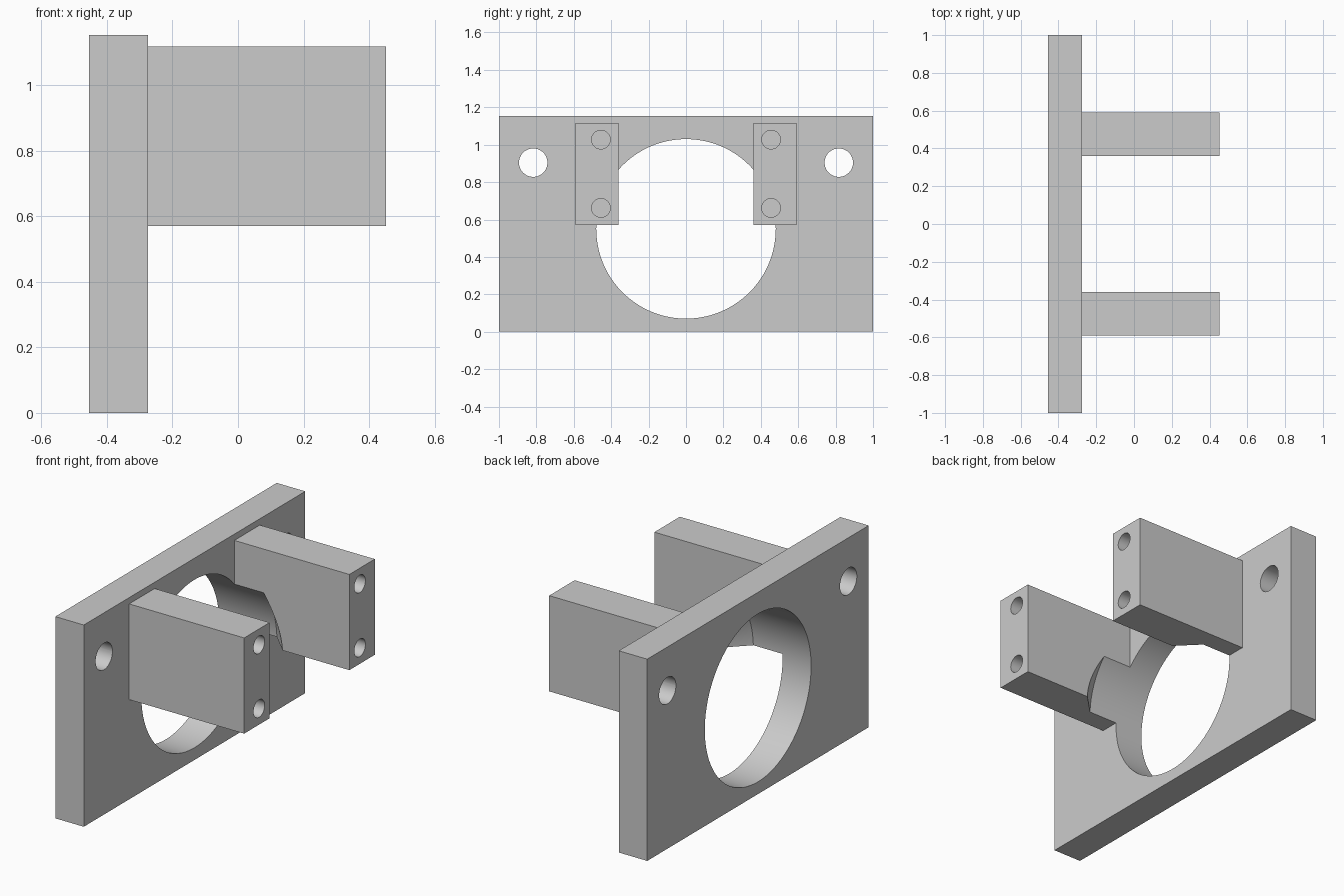
import bpy, bmesh, math
from mathutils import Matrix

cube = bpy.data.objects.get("Cube")
if cube:
    bpy.data.objects.remove(cube, do_unlink=True)

grey = bpy.data.materials.new("light grey")
grey.use_nodes = True
colour = (0.6, 0.6, 0.6, 1)
grey.diffuse_color = colour
grey.node_tree.nodes["Principled BSDF"].inputs["Base Color"].default_value = colour


def add_object(name, bm):
    bmesh.ops.recalc_face_normals(bm, faces=bm.faces)
    mesh = bpy.data.meshes.new(name)
    bm.to_mesh(mesh)
    bm.free()
    mesh.materials.append(grey)
    obj = bpy.data.objects.new(name, mesh)
    bpy.context.collection.objects.link(obj)
    return obj


def block(name, low, high):
    bm = bmesh.new()
    bmesh.ops.create_cube(bm, size=1)
    for v in bm.verts:
        v.co = [l + (c + 0.5) * (h - l) for l, h, c in zip(low, high, v.co)]
    return add_object(name, bm)


def lathe(name, profile, y, z, segments=96):
    """Spin (x, radius) points around an axis parallel to x."""
    bm = bmesh.new()
    verts = [bm.verts.new((x, r, 0)) for x, r in profile]
    edges = [bm.edges.new(pair) for pair in zip(verts, verts[1:])]
    bmesh.ops.spin(bm, geom=verts + edges, cent=(0, 0, 0), axis=(1, 0, 0),
                   angle=math.tau, steps=segments)
    bmesh.ops.remove_doubles(bm, verts=bm.verts, dist=0.0001)
    bm.transform(Matrix.Translation((0, y, z)))
    return add_object(name, bm)


def drill(name, start, end, radius, y, z):
    return lathe(name, [(start, 0), (start, radius), (end, radius), (end, 0)], y, z, 48)


def cut(target, cutters):
    bpy.ops.object.select_all(action="DESELECT")
    bpy.context.view_layer.objects.active = target
    target.select_set(True)
    for cutter in cutters:
        cutter.hide_render = True
        mod = target.modifiers.new("cut", "BOOLEAN")
        mod.operation = "DIFFERENCE"
        mod.solver = "EXACT"
        mod.object = cutter
        bpy.ops.object.modifier_apply(modifier=mod.name)
    bpy.ops.object.shade_smooth_by_angle(angle=math.radians(30))


# Main dimensions
BACK, FACE, TIP = -0.455, -0.275, 0.452
BORE_Z, BORE_R, BORE_END = 0.55, 0.48, -0.09

# Large bore with a conical end that also bites into the arms
bore = lathe("bore_cutter", [(BACK - 0.1, 0), (BACK - 0.1, BORE_R),
                             (BORE_END, BORE_R), (BORE_END + BORE_R, 0)], 0, BORE_Z)
cutters = [bore]

# Upright plate with two mounting holes
plate = block("mounting_plate", (BACK, -1, 0), (FACE, 1, 1.153))
mounts = [drill("mount_cutter", BACK - 0.1, FACE + 0.1, 0.076, s * 0.817, 0.904)
          for s in (-1, 1)]
cut(plate, [bore] + mounts)
cutters += mounts

# Two arms with blind screw holes in their ends
for side, s in (("right", -1), ("left", 1)):
    inner, outer = sorted((s * 0.36, s * 0.59))
    arm = block(side + "_arm", (FACE, inner, 0.57), (TIP, outer, 1.117))
    screws = [drill("screw_cutter", TIP - 0.32, TIP + 0.1, 0.05, s * 0.455, z)
              for z in (0.662, 1.027)]
    cut(arm, [bore] + screws)
    cutters += screws

for cutter in cutters:
    bpy.data.objects.remove(cutter, do_unlink=True)
